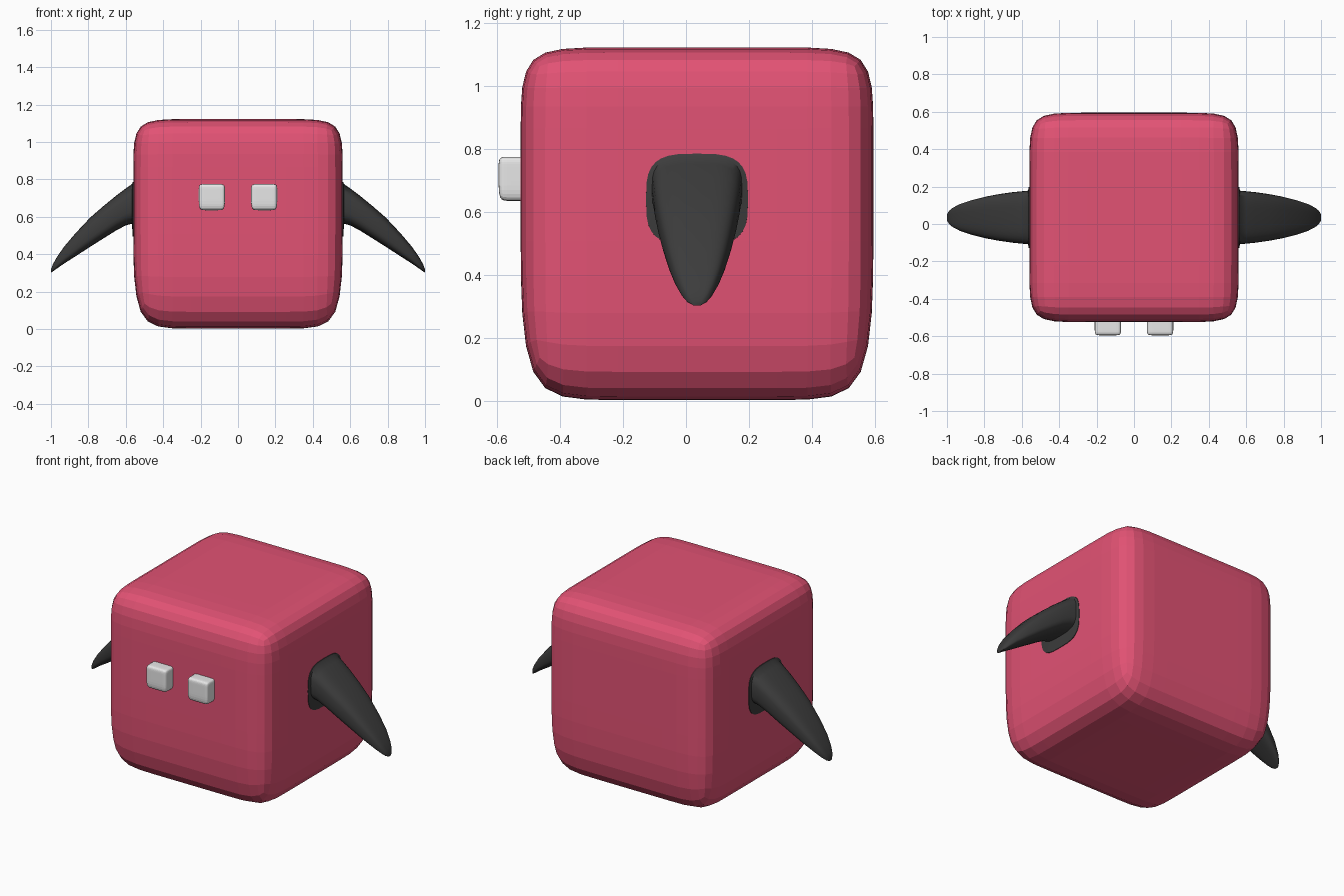
import bpy, bmesh, math

if "Cube" in bpy.data.objects:
    bpy.data.objects.remove(bpy.data.objects["Cube"])


def material(name, rgb):
    m = bpy.data.materials.new(name)
    m.diffuse_color = (*rgb, 1)
    m.use_nodes = True
    m.node_tree.nodes["Principled BSDF"].inputs["Base Color"].default_value = m.diffuse_color
    return m


PINK = material("pink", (0.76, 0.085, 0.175))
WHITE = material("white", (0.80, 0.80, 0.80))
DARK = material("charcoal", (0.045, 0.045, 0.045))


def make_object(name, bm, mat):
    bmesh.ops.recalc_face_normals(bm, faces=bm.faces)
    mesh = bpy.data.meshes.new(name)
    bm.to_mesh(mesh)
    bm.free()
    mesh.materials.append(mat)
    ob = bpy.data.objects.new(name, mesh)
    bpy.context.collection.objects.link(ob)
    return ob


def soft_cube(name, center, half, mat):
    """Cube cage with two loops per axis, rounded by subdivision, softer at the bottom."""
    side = [-1, -0.571, 0.571, 1]
    tall = [-1, -0.04, 0.571, 1]
    bm = bmesh.new()
    bmesh.ops.create_cube(bm, size=2)
    bmesh.ops.subdivide_edges(bm, edges=bm.edges[:], cuts=2, use_grid_fill=True)
    for v in bm.verts:
        i, j, k = (round((c + 1) * 1.5) for c in v.co)
        v.co = (center[0] + half * side[i], center[1] + half * side[j], center[2] + half * tall[k])
    ob = make_object(name, bm, mat)
    sub = ob.modifiers.new("round", 'SUBSURF')
    sub.levels = sub.render_levels = 2
    return ob


# Body and eyes
soft_cube("body", (0, 0.035, 0.5625), 0.56, PINK)
for label, s in (("left", -1), ("right", 1)):
    soft_cube(label + "_eye", (s * 0.14, -0.525, 0.705), 0.07, WHITE)

# Wing sections: x, top z, bottom z, half width (the first ones flare at the root)
SECTIONS = [
    (0.50, 0.785, 0.49, 0.163), (0.563, 0.785, 0.495, 0.162), (0.567, 0.775, 0.563, 0.143),
    (0.60, 0.752, 0.554, 0.140), (0.65, 0.714, 0.528, 0.135), (0.72, 0.657, 0.484, 0.125),
    (0.79, 0.596, 0.440, 0.112), (0.87, 0.511, 0.388, 0.092), (0.93, 0.440, 0.350, 0.072),
    (0.97, 0.382, 0.322, 0.051), (0.99, 0.346, 0.308, 0.034), (1.0, 0.318, 0.302, 0.015),
]
SEGMENTS = 32


def rounded(c):
    return math.copysign(abs(c) ** 0.6, c)


def wing(name, s):
    bm = bmesh.new()
    rings = []
    for x, top, bottom, w in SECTIONS:
        mid, h = (top + bottom) / 2, (top - bottom) / 2
        ring = []
        for i in range(SEGMENTS):
            a = math.tau * i / SEGMENTS
            ring.append(bm.verts.new((s * x, 0.035 + w * rounded(math.cos(a)), mid + h * rounded(math.sin(a)))))
        rings.append(ring)
    for r0, r1 in zip(rings, rings[1:]):
        for i in range(SEGMENTS):
            j = (i + 1) % SEGMENTS
            bm.faces.new((r0[i], r0[j], r1[j], r1[i]))
    bm.faces.new(rings[0])
    bm.faces.new(rings[-1])
    ob = make_object(name, bm, DARK)
    bpy.ops.object.select_all(action='DESELECT')
    ob.select_set(True)
    bpy.context.view_layer.objects.active = ob
    bpy.ops.object.shade_smooth_by_angle(angle=math.radians(40))


# Drooping side wings
for label, s in (("left", -1), ("right", 1)):
    wing(label + "_wing", s)
